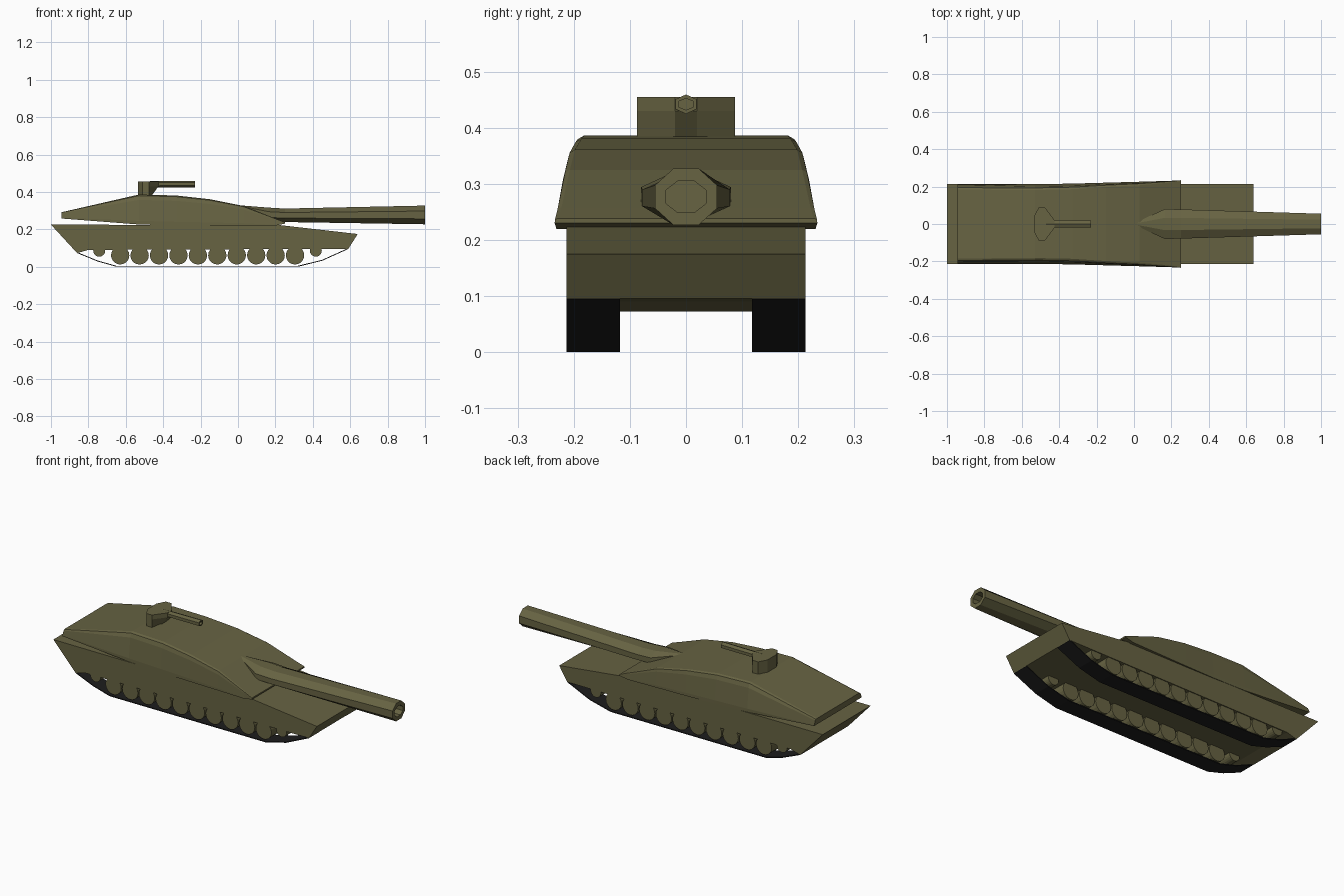
import bpy, bmesh, math

if "Cube" in bpy.data.objects:
    bpy.data.objects.remove(bpy.data.objects["Cube"])


def material(name, rgb):
    m = bpy.data.materials.new(name)
    m.diffuse_color = (*rgb, 1)
    m.use_nodes = True
    m.node_tree.nodes["Principled BSDF"].inputs["Base Color"].default_value = m.diffuse_color
    return m


OLIVE = material("olive_paint", (0.135, 0.125, 0.055))
BLACK = material("track_rubber", (0.012, 0.012, 0.012))


def loft(name, rings, mat=OLIVE):
    """Skin a list of equal-length point rings and cap both ends."""
    bm = bmesh.new()
    vr = [[bm.verts.new(p) for p in r] for r in rings]
    n = len(vr[0])
    for a, b in zip(vr, vr[1:]):
        for i in range(n):
            j = (i + 1) % n
            bm.faces.new((a[i], a[j], b[j], b[i]))
    bm.faces.new(vr[0])
    bm.faces.new(vr[-1])
    bmesh.ops.recalc_face_normals(bm, faces=bm.faces)
    me = bpy.data.meshes.new(name)
    bm.to_mesh(me)
    bm.free()
    me.materials.append(mat)
    ob = bpy.data.objects.new(name, me)
    bpy.context.collection.objects.link(ob)
    return ob


def side_extrude(name, profile, y0, y1, mat=OLIVE):
    return loft(name, [[(x, y, z) for x, z in profile] for y in (y0, y1)], mat)


def oval(x, ry, rz, cz, n):
    """Flat-topped n-gon in the YZ plane with the given half extents."""
    k = 1 / math.cos(math.pi / n)
    return [(x, k * ry * math.cos(t), cz + k * rz * math.sin(t))
            for t in (2 * math.pi * (i + 0.5) / n for i in range(n))]


# Hull
side_extrude("hull", [(-1, 0.225), (-0.86, 0.073), (-0.80, 0.09), (0.59, 0.096),
                      (0.64, 0.175), (0.22, 0.223)], -0.213, 0.213)

# Turret: stations of x, bottom z, top z, bottom half width, top half width
stations = [(-0.945, 0.258, 0.291, 0.211, 0.190), (-0.53, 0.226, 0.386, 0.213, 0.188),
            (-0.33, 0.221, 0.381, 0.216, 0.192), (-0.15, 0.220, 0.361, 0.221, 0.204),
            (0.03, 0.220, 0.325, 0.226, 0.213), (0.20, 0.220, 0.258, 0.231, 0.228),
            (0.25, 0.230, 0.238, 0.234, 0.233)]
rings = []
for x, zb, zt, wb, wt in stations:
    h = zt - zb
    half = [(wb, zb), (wb, zb + 0.12 * h), (wt + 0.5 * (wb - wt), zb + 0.82 * h),
            (wt + 0.2 * (wb - wt), zb + 0.96 * h), (wt - 0.006, zt)]
    rings.append([(x, y, z) for y, z in half] + [(x, -y, z) for y, z in reversed(half)])
loft("turret", rings)

# Main gun: flattened mantlet flowing into the barrel, with a recessed bore
loft("main_gun", [oval(*r, 8) for r in (
    (0.0, 0.004, 0.004, 0.325), (0.165, 0.08, 0.037, 0.279), (0.25, 0.078, 0.036, 0.275),
    (1.0, 0.055, 0.05, 0.277), (1.0, 0.036, 0.028, 0.277), (0.94, 0.036, 0.028, 0.277))])

# Roof weapon station and its gun
plan = [(-0.535, 0.04), (-0.51, 0.087), (-0.475, 0.087), (-0.425, 0.02)]
plan += [(x, -y) for x, y in reversed(plan)]
loft("weapon_station", [[(min(x, lim), y, z) for x, y in plan]
                        for z, lim in ((0.375, -0.465), (0.43, -0.425), (0.455, -0.425))])
loft("roof_gun", [oval(*r, 6) for r in (
    (-0.47, 0.019, 0.014, 0.441), (-0.23, 0.019, 0.015, 0.442),
    (-0.23, 0.013, 0.009, 0.442), (-0.26, 0.013, 0.009, 0.442))])

# Running gear, both sides
path = [(-0.86, 0.073), (-0.75, 0.028), (-0.65, 0.0), (0.32, 0.0), (0.45, 0.032), (0.59, 0.095)]
belt = path + [(x, z + 0.005) for x, z in reversed(path)]
wheels = [(-0.63 + 0.1039 * i, 0.061, 0.049) for i in range(10)]
wheels += [(-0.742, 0.086, 0.032), (0.416, 0.086, 0.032)]
for s, side in ((-1, "right"), (1, "left")):
    side_extrude(f"track_{side}", belt, s * 0.118, s * 0.213, BLACK)
    for i, (cx, cz, r) in enumerate(wheels):
        ring = [(cx + r * math.cos(t), cz + r * math.sin(t))
                for t in (2 * math.pi * k / 20 for k in range(20))]
        side_extrude(f"wheel_{side}_{i}", ring, s * 0.118, s * 0.208)
